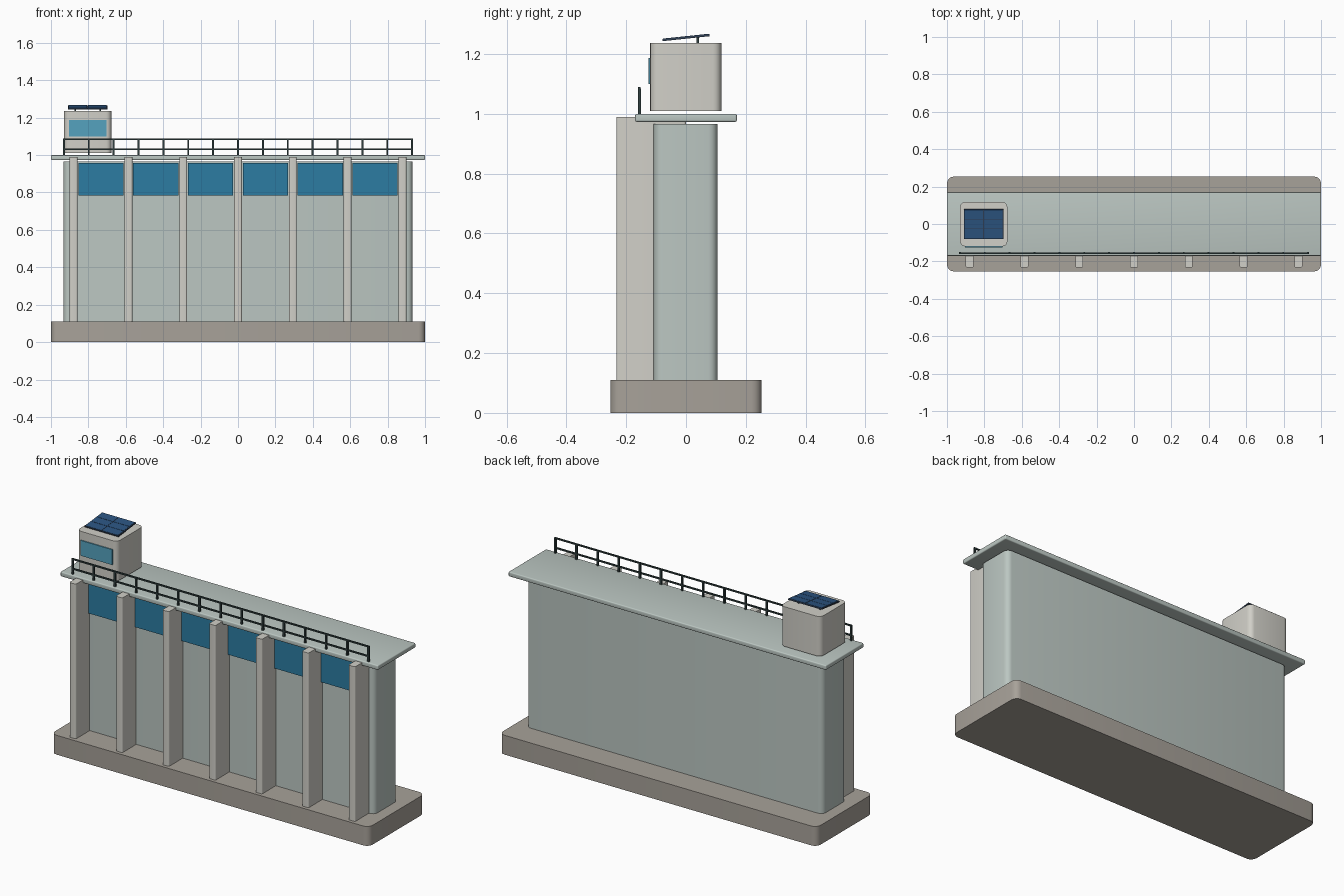
import bpy, bmesh, math
from mathutils import Matrix, Vector

if "Cube" in bpy.data.objects:
    bpy.data.objects.remove(bpy.data.objects["Cube"])


def mat(name, r, g, b):
    m = bpy.data.materials.new(name)
    m.diffuse_color = (r, g, b, 1)
    m.use_nodes = True
    m.node_tree.nodes["Principled BSDF"].inputs["Base Color"].default_value = m.diffuse_color
    return m


CONCRETE = mat("concrete", 0.39, 0.36, 0.32)
WALL = mat("pale_green_grey", 0.50, 0.57, 0.54)
PIER = mat("light_grey", 0.64, 0.63, 0.58)
GATE = mat("gate_blue", 0.025, 0.20, 0.36)
RAIL = mat("dark_steel", 0.03, 0.05, 0.05)
GLASS = mat("window_blue", 0.09, 0.36, 0.52)
FRAME = mat("panel_frame", 0.03, 0.05, 0.09)
CELL = mat("solar_blue", 0.025, 0.09, 0.22)


def add_box(bm, x, y, z, r=0.0, all_edges=False):
    """Box from (min, max) ranges, with rounded vertical or all edges."""
    c = [(a + b) / 2 for a, b in (x, y, z)]
    s = [b - a for a, b in (x, y, z)]
    m = Matrix.Translation(c) @ Matrix.Diagonal((*s, 1))
    verts = bmesh.ops.create_cube(bm, size=1, matrix=m)["verts"]
    if r:
        edges = {e for v in verts for e in v.link_edges}
        if not all_edges:
            edges = {e for e in edges
                     if abs(e.verts[0].co.z - e.verts[1].co.z) > 1e-5}
        bmesh.ops.bevel(bm, geom=list(edges), offset=r, segments=4,
                        profile=0.5, affect='EDGES')


def finish(name, bm, material):
    me = bpy.data.meshes.new(name)
    bm.to_mesh(me)
    bm.free()
    ob = bpy.data.objects.new(name, me)
    bpy.context.collection.objects.link(ob)
    me.materials.append(material)
    bpy.ops.object.select_all(action='DESELECT')
    ob.select_set(True)
    bpy.context.view_layer.objects.active = ob
    bpy.ops.object.shade_smooth_by_angle(angle=math.radians(35))
    return ob


def box(name, x, y, z, material, r=0.0, all_edges=False):
    bm = bmesh.new()
    add_box(bm, x, y, z, r, all_edges)
    return finish(name, bm, material)


# Main masses
box("foundation", (-1, 1), (-0.253, 0.253), (0, 0.11), CONCRETE, 0.035)
box("dam_wall", (-0.933, 0.933), (-0.108, 0.105), (0.105, 0.965), WALL, 0.03)
box("deck", (-1, 1), (-0.17, 0.17), (0.973, 1.0), WALL, 0.006, True)

# Piers and the gates between them
STEP = 0.293
for i in range(7):
    x = (i - 3) * STEP
    box(f"pier_{i + 1}", (x - 0.021, x + 0.021), (-0.233, 0.0),
        (0.105, 0.99), PIER, 0.008)
for i in range(6):
    x = (i - 2.5) * STEP
    box(f"gate_{i + 1}", (x - 0.121, x + 0.121), (-0.125, -0.09),
        (0.785, 0.958), GATE)

# Railing along the front edge
bm = bmesh.new()
for i in range(15):
    x = -0.931 + i * 0.133
    add_box(bm, (x - 0.005, x + 0.005), (-0.161, -0.151), (0.998, 1.085))
for z in (1.03, 1.085):
    add_box(bm, (-0.936, 0.936), (-0.16, -0.152), (z - 0.004, z + 0.004))
finish("railing", bm, RAIL)

# Control cabin with front window
box("cabin", (-0.93, -0.677), (-0.12, 0.118), (1.01, 1.236), PIER, 0.028)
box("cabin_window", (-0.904, -0.704), (-0.126, -0.115), (1.1, 1.187), GLASS)

# Tilted solar panel, its cells and rear supports
tilt = (Matrix.Translation(Vector((-0.804, 0, 1.255)))
        @ Matrix.Rotation(math.radians(6), 4, 'X'))
panel = box("solar_panel", (-0.106, 0.106), (-0.079, 0.079),
            (-0.004, 0.003), FRAME)
bm = bmesh.new()
for ix in range(2):
    for iy in range(3):
        x, y = (ix - 0.5) * 0.104, (iy - 1) * 0.052
        add_box(bm, (x - 0.05, x + 0.05), (y - 0.025, y + 0.025),
                (0.002, 0.0045))
cells = finish("solar_cells", bm, CELL)
for ob in (panel, cells):
    ob.matrix_world = tilt
bm = bmesh.new()
for x in (-0.871, -0.737):
    add_box(bm, (x - 0.004, x + 0.004), (0.035, 0.043), (1.23, 1.257))
finish("solar_supports", bm, RAIL)
